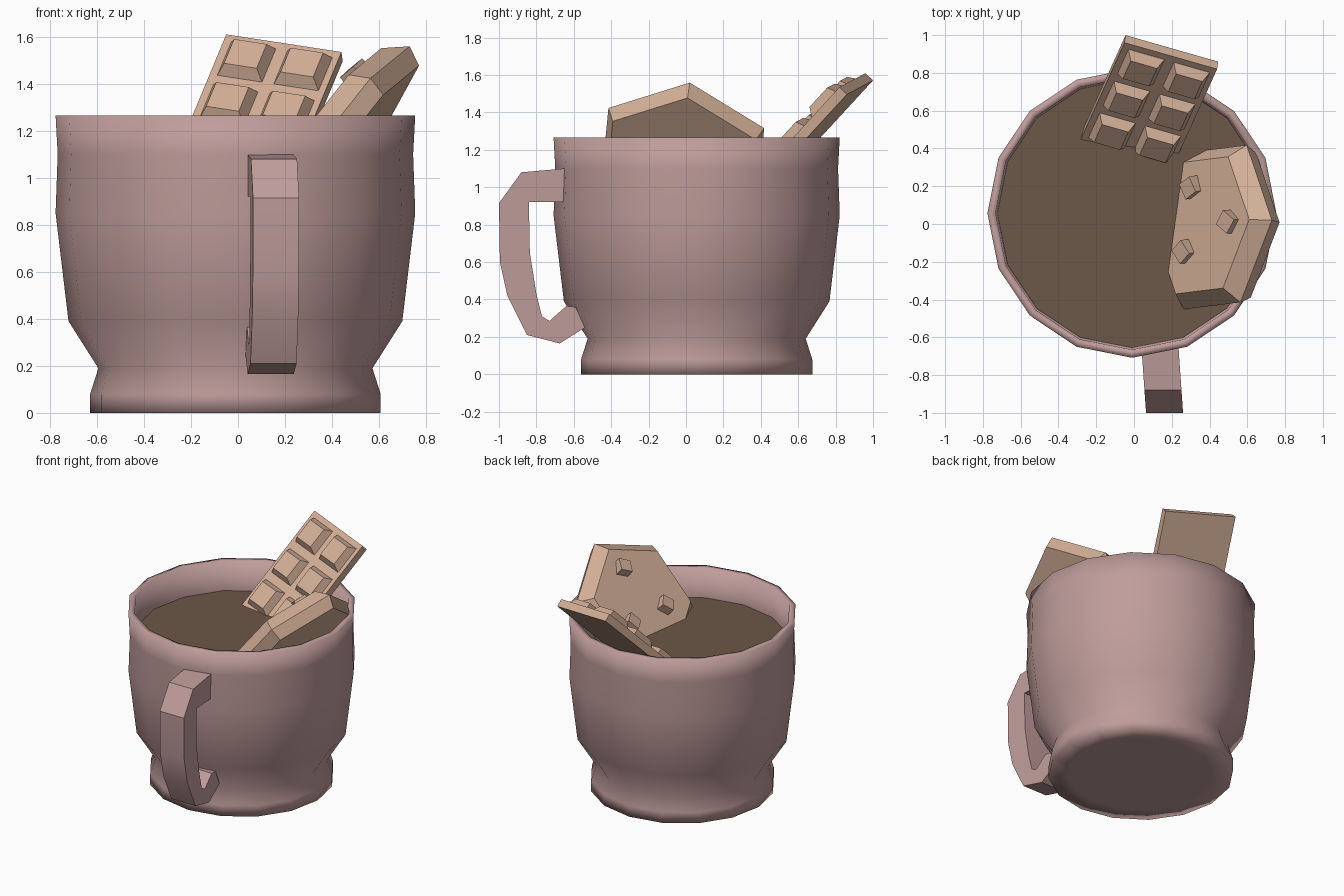
import bpy, bmesh, math
from mathutils import Vector, Matrix

cube = bpy.data.objects.get("Cube")
if cube:
    bpy.data.objects.remove(cube, do_unlink=True)


def material(name, rgb):
    m = bpy.data.materials.new(name)
    m.use_nodes = True
    m.diffuse_color = (*rgb, 1)
    m.node_tree.nodes["Principled BSDF"].inputs["Base Color"].default_value = (*rgb, 1)
    return m


pink = material("dusty_pink", (0.52, 0.335, 0.325))
cocoa = material("cocoa_brown", (0.15, 0.097, 0.065))
biscuit = material("biscuit_tan", (0.65, 0.43, 0.31))


def loft(bm, rings):
    """Skin equal-length rings of points and cap both ends."""
    loops = [[bm.verts.new(p) for p in ring] for ring in rings]
    for a, b in zip(loops, loops[1:]):
        for i in range(len(a)):
            j = (i + 1) % len(a)
            bm.faces.new((a[i], a[j], b[j], b[i]))
    bm.faces.new(loops[0][::-1])
    bm.faces.new(loops[-1])


def finish(name, bm, mat, smooth=None):
    bmesh.ops.recalc_face_normals(bm, faces=bm.faces)
    mesh = bpy.data.meshes.new(name)
    bm.to_mesh(mesh)
    bm.free()
    mesh.materials.append(mat)
    ob = bpy.data.objects.new(name, mesh)
    bpy.context.collection.objects.link(ob)
    if smooth:
        bpy.ops.object.select_all(action='DESELECT')
        ob.select_set(True)
        bpy.context.view_layer.objects.active = ob
        bpy.ops.object.shade_smooth_by_angle(angle=math.radians(smooth))
    return ob


def polygon(radius, z, sides, origin=(0, 0, 0)):
    return [Vector(origin) + Vector((radius * math.cos(a), radius * math.sin(a), z))
            for a in (math.tau * i / sides for i in range(sides))]


def frame(x_axis, y_axis, z_axis, origin):
    """Matrix taking local axes to the given directions."""
    m = Matrix([Vector(v).normalized() for v in (x_axis, y_axis, z_axis)]).transposed()
    return Matrix.Translation(origin) @ m.to_4x4()


# Mug body: 16-sided lathe, outside from foot to rim, then down the inside
CENTRE = (-0.011, 0.057, 0)
profile = [(0.48, 0), (0.618, 0), (0.618, 0.08), (0.583, 0.19), (0.71, 0.39),
           (0.765, 0.85), (0.756, 1.1), (0.765, 1.265), (0.722, 1.265),
           (0.712, 1.05), (0.70, 0.85), (0.65, 0.42), (0.5, 0.25)]
bm = bmesh.new()
loft(bm, [polygon(r, z, 16, CENTRE) for r, z in profile])
finish("mug_body", bm, pink, 100)

# Drink surface
bm = bmesh.new()
bm.faces.new([bm.verts.new(p) for p in polygon(0.713, 1.05, 16, CENTRE)])
finish("drink", bm, cocoa)

# Handle: side outline (y, z) extruded across its width, turned slightly
outline = [(-0.65, 1.1), (-0.88, 1.08), (-1.0, 0.915), (-0.995, 0.6),
           (-0.955, 0.42), (-0.85, 0.21), (-0.675, 0.165), (-0.54, 0.25),
           (-0.59, 0.36), (-0.64, 0.365), (-0.73, 0.285), (-0.77, 0.31),
           (-0.80, 0.43), (-0.835, 0.65), (-0.84, 0.92), (-0.65, 0.92)]
bm = bmesh.new()
loft(bm, [[(0.138 + side * 0.098 - 0.07 * (y + 0.66), y, z) for y, z in outline]
          for side in (-1, 1)])
finish("handle", bm, pink, 35)

# Chocolate bar: thin slab with raised squares, leaning over the back of the rim
across = Vector((0.49, -0.14, -0.075)).normalized()
down = Vector((-0.2, -0.49, -0.53))
down = (down - across * down.dot(across)).normalized()
WIDTH, LENGTH, THICK = 0.515, 0.79, 0.056


def rect(x, y, z, half_x, half_y):
    return [(x + sx * half_x, y + sy * half_y, z)
            for sx, sy in ((-1, -1), (1, -1), (1, 1), (-1, 1))]


bm = bmesh.new()
loft(bm, [rect(WIDTH / 2, LENGTH / 2, z, WIDTH / 2, LENGTH / 2) for z in (0, THICK)])
for row in range(3):
    for col in range(2):
        x, y = WIDTH * (0.26 + 0.49 * col), 0.14 + 0.26 * row
        loft(bm, [rect(x, y, 0, 0.1, 0.1), rect(x, y, -0.052, 0.073, 0.073)])
bar = finish("chocolate_bar", bm, biscuit)
bar.matrix_world = frame(across, down, across.cross(down), (-0.05, 0.96, 1.61))

# Biscuit: bevelled hexagon tilted against the left side of the rim
normal = Vector((-0.785, 0.11, 0.61)).normalized()
side = Vector((0.012, 0.994, -0.107))
side = (side - normal * side.dot(normal)).normalized()
up = side.cross(normal)
tilt = frame(up, normal.cross(up), normal, (0.43, -0.017, 1.18))
bm = bmesh.new()
loft(bm, [polygon(r, z, 6) for r, z in ((0.445, -0.083), (0.485, 0), (0.405, 0.09))])
finish("biscuit", bm, biscuit).matrix_world = tilt

# Chips set into the biscuit face
toward_side = 1 if normal.cross(up).dot(side) > 0 else -1
bm = bmesh.new()
for t, s, turn in ((-0.08, 0.21, 0.4), (0.25, 0, 0.9), (-0.12, -0.13, 0.6)):
    place = (Matrix.Translation((t, s * toward_side, 0.095))
             @ Matrix.Rotation(turn, 4, 'Z') @ Matrix.Rotation(0.25, 4, 'X'))
    bmesh.ops.create_cube(bm, size=0.09, matrix=place)
finish("biscuit_chips", bm, biscuit).matrix_world = tilt
